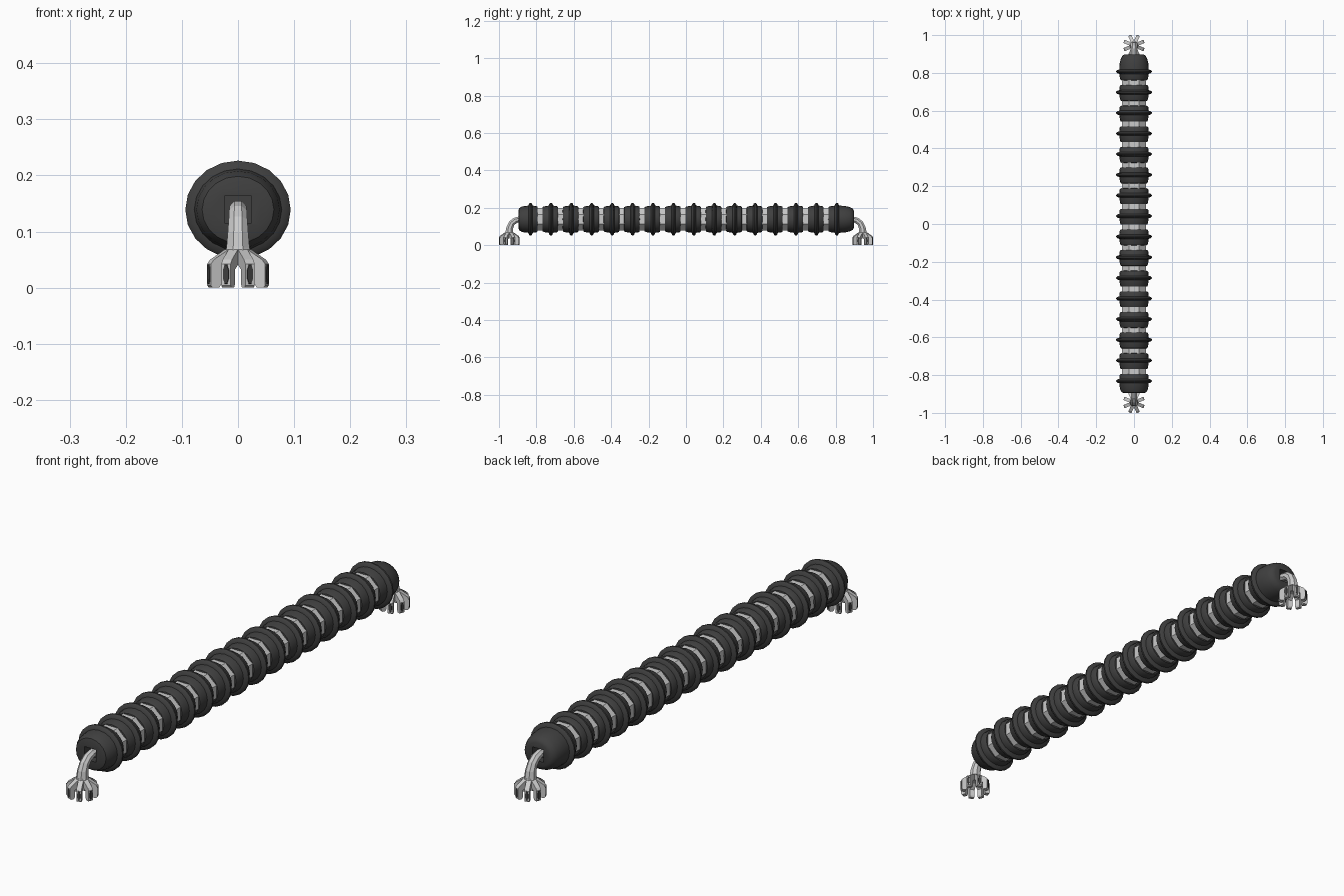
import bpy, bmesh, math
from mathutils import Vector

if "Cube" in bpy.data.objects:
    bpy.data.objects.remove(bpy.data.objects["Cube"])

ZC = 0.139      # height of the body axis
FLAT = 0.93     # body is slightly flattened in z

dark = bpy.data.materials.new("dark_rubber")
dark.diffuse_color = (0.05, 0.05, 0.05, 1)
dark.use_nodes = True
dark.node_tree.nodes["Principled BSDF"].inputs["Base Color"].default_value = dark.diffuse_color


def loft(bm, rings):
    """Skin a list of equal-length closed rings and cap both ends."""
    loops = [[bm.verts.new(p) for p in ring] for ring in rings]
    n = len(loops[0])
    for a, b in zip(loops, loops[1:]):
        for i in range(n):
            j = (i + 1) % n
            bm.faces.new((a[i], a[j], b[j], b[i]))
    bm.faces.new(loops[0])
    bm.faces.new(loops[-1])


def finish(name, bm, mat=None, smooth=None):
    bmesh.ops.recalc_face_normals(bm, faces=bm.faces)
    me = bpy.data.meshes.new(name)
    bm.to_mesh(me)
    bm.free()
    ob = bpy.data.objects.new(name, me)
    bpy.context.collection.objects.link(ob)
    if mat:
        me.materials.append(mat)
    if smooth:
        bpy.ops.object.select_all(action='DESELECT')
        ob.select_set(True)
        bpy.context.view_layer.objects.active = ob
        bpy.ops.object.shade_smooth_by_angle(angle=math.radians(smooth))
    return ob


def lathe_rings(profile, n, phase=0.0):
    return [[(r * math.cos(phase + 2 * math.pi * i / n), y,
              ZC + FLAT * r * math.sin(phase + 2 * math.pi * i / n))
             for i in range(n)] for y, r in profile]


# Core rod, octagonal with flats up and sideways
bm = bmesh.new()
loft(bm, lathe_rings([(-0.84, 0.069), (0.84, 0.069)], 8, math.pi / 8))
finish("core_rod", bm)

# Dark ribbed segments; the two end ones run out into rounded caps
left = [(-0.046, 0.062), (-0.044, 0.070), (-0.036, 0.074)]
ridge = [(-0.011, 0.078), (-0.008, 0.088), (-0.002, 0.094),
         (0.004, 0.094), (0.009, 0.088), (0.012, 0.078)]
right = [(0.031, 0.076), (0.038, 0.071), (0.039, 0.062)]
COUNT, FIRST, STEP = 16, -0.832, 0.1092
for k in range(COUNT):
    y0 = FIRST + k * STEP
    prof = [(y0 + y, r) for y, r in left + ridge + right]
    if k == 0:
        prof = [(-0.896, 0.050), (-0.892, 0.064), (-0.875, 0.074)] + prof[3:]
    if k == COUNT - 1:
        prof = prof[:-3] + [(0.845, 0.077), (0.875, 0.070), (0.892, 0.061), (0.898, 0.048)]
    bm = bmesh.new()
    loft(bm, lathe_rings(prof, 20))
    end = k in (0, COUNT - 1)
    seg = finish("end_cap" if end else "ribbed_segment", bm, dark, 40)
    if end:
        # square socket for the stem
        s = -1 if k == 0 else 1
        bpy.ops.mesh.primitive_cube_add(size=1, location=(0, s * 0.90, ZC))
        cutter = bpy.context.object
        cutter.name = "socket_cutter"
        cutter.scale = (0.048, 0.07, 0.048)
        cutter.hide_render = True
        cutter.hide_viewport = True
        mod = seg.modifiers.new("socket", 'BOOLEAN')
        mod.operation = 'DIFFERENCE'
        mod.object = cutter
        mod.solver = 'EXACT'

# Stem path: distance out from centre, height, radius
stem = [(0.85, 0.140, 0.016), (0.892, 0.139, 0.016), (0.914, 0.132, 0.017),
        (0.932, 0.117, 0.018), (0.942, 0.094, 0.020), (0.945, 0.062, 0.023)]
# Prong outline: distance from claw axis, height
prong = [(0.010, 0.068), (0.022, 0.068), (0.050, 0.050), (0.056, 0.042), (0.056, 0.004),
         (0.052, 0.0), (0.040, 0.0), (0.036, 0.006), (0.036, 0.032), (0.010, 0.048)]
CLAW = 0.945

for s, side in ((-1, "front"), (1, "back")):
    # Bent stem
    bm = bmesh.new()
    rings = []
    for i, (d, z, r) in enumerate(stem):
        a, b = stem[max(i - 1, 0)], stem[min(i + 1, len(stem) - 1)]
        t = Vector((0, s * (b[0] - a[0]), b[1] - a[1])).normalized()
        u = Vector((1, 0, 0))
        v = t.cross(u)
        rings.append([Vector((0, s * d, z)) + r * (math.cos(w) * u + math.sin(w) * v)
                      for w in [math.pi / 8 + j * math.pi / 4 for j in range(8)]])
    loft(bm, rings)
    finish(side + "_stem", bm)

    # Claw of eight prongs round a hub, with dark oval pads on the outside
    claw, pads = bmesh.new(), bmesh.new()
    angles = [math.pi / 8 + j * math.pi / 4 for j in range(8)]
    loft(claw, [[(r * math.cos(w), s * CLAW + r * math.sin(w), z) for w in angles]
                for r, z in ((0.022, 0.072), (0.025, 0.062), (0.018, 0.046))])
    for w in angles:
        def place(r, t, z):
            return (r * math.cos(w) - t * math.sin(w),
                    s * CLAW + r * math.sin(w) + t * math.cos(w), z)
        loft(claw, [[place(r, t, z) for r, z in prong] for t in (-0.009, 0.009)])
        loft(pads, [[place(r, k * 0.0065 * math.cos(q), 0.024 + k * 0.02 * math.sin(q))
                     for q in angles] for r, k in ((0.054, 1), (0.0575, 0.9))])
    finish(side + "_claw", claw)
    finish(side + "_claw_pads", pads, dark)
